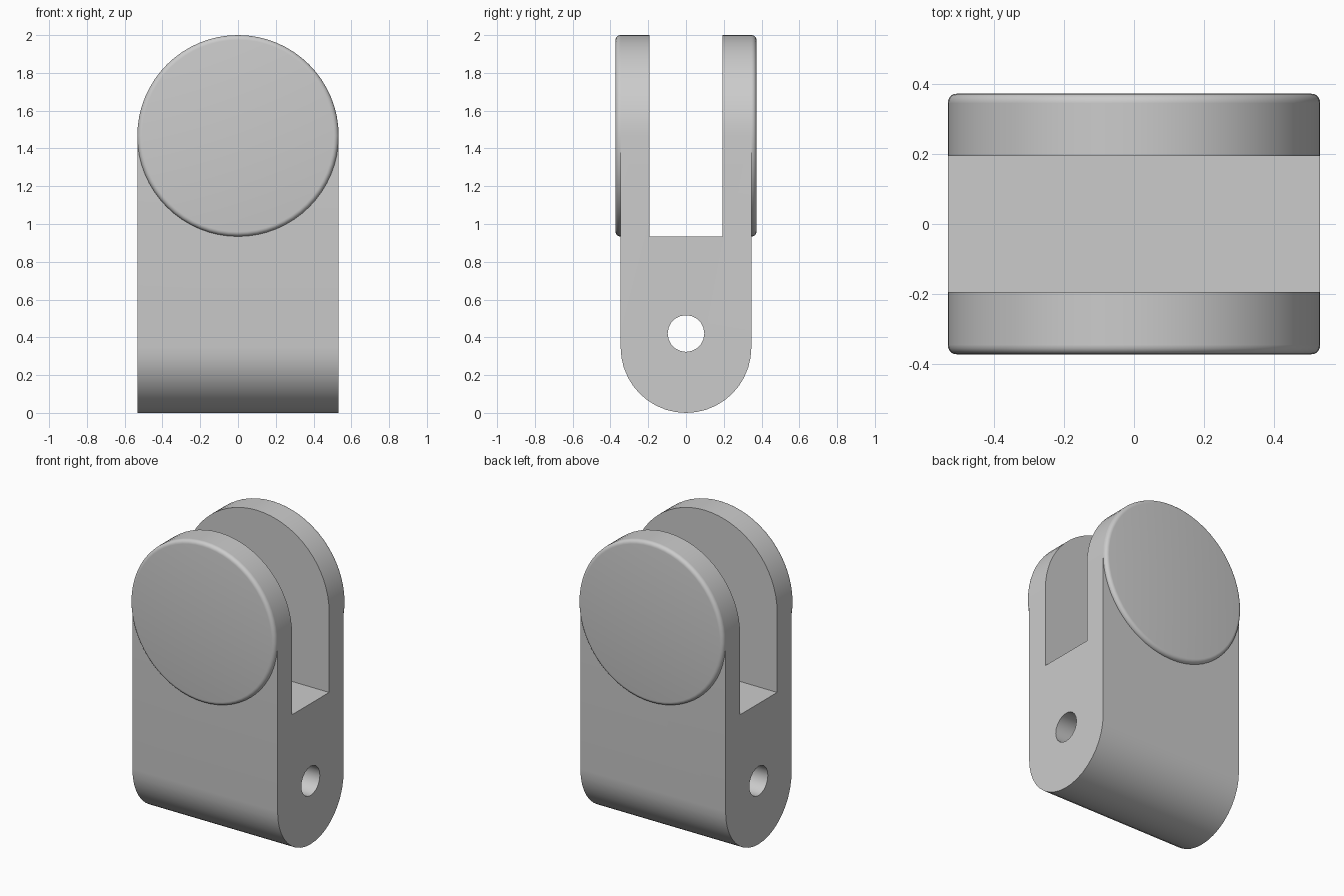
import bpy, bmesh
from math import pi, cos, sin, radians
from mathutils import Vector

cube = bpy.data.objects.get("Cube")
if cube:
    bpy.data.objects.remove(cube, do_unlink=True)

HALF_W, HALF_D = 0.533, 0.346      # body half width and half depth
SLOT_Y, SLOT_Z = 0.194, 0.933      # slot half width and floor
HEAD_Z = 2 - HALF_W                # centre of the round top
PAD_Y = 0.373                      # outer face of the round pads

grey = bpy.data.materials.new("plain grey")
grey.use_nodes = True
colour = (0.6, 0.6, 0.6, 1)
grey.diffuse_color = colour
grey.node_tree.nodes["Principled BSDF"].inputs["Base Color"].default_value = colour


def arc(centre_z, radius, start, end, steps):
    return [(radius * cos(a), centre_z + radius * sin(a))
            for a in (start + (end - start) * i / steps for i in range(steps + 1))]


def extrude(name, profile, axis, low, high):
    """Extrude a (horizontal, z) profile along x or y."""
    bm = bmesh.new()
    place = (lambda h, z: (low, h, z)) if axis == "x" else (lambda h, z: (h, low, z))
    face = bm.faces.new([bm.verts.new(place(h, z)) for h, z in profile])
    moved = bmesh.ops.extrude_face_region(bm, geom=[face])["geom"]
    step = Vector((high - low, 0, 0) if axis == "x" else (0, high - low, 0))
    bmesh.ops.translate(bm, vec=step, verts=[v for v in moved if isinstance(v, bmesh.types.BMVert)])
    bmesh.ops.recalc_face_normals(bm, faces=bm.faces)
    mesh = bpy.data.meshes.new(name)
    bm.to_mesh(mesh)
    bm.free()
    mesh.materials.append(grey)
    obj = bpy.data.objects.new(name, mesh)
    bpy.context.collection.objects.link(obj)
    return obj


def select(obj):
    bpy.ops.object.select_all(action="DESELECT")
    obj.select_set(True)
    bpy.context.view_layer.objects.active = obj


def carve(obj, cutter, operation):
    select(obj)
    mod = obj.modifiers.new("carve", "BOOLEAN")
    mod.operation, mod.object, mod.solver = operation, cutter, "EXACT"
    bpy.ops.object.modifier_apply(modifier=mod.name)
    bpy.data.objects.remove(cutter, do_unlink=True)


# Forked body: side profile with a round foot and an open slot
side = arc(HALF_D, HALF_D, pi, 2 * pi, 20)
side += [(HALF_D, 2.1), (SLOT_Y, 2.1), (SLOT_Y, SLOT_Z),
         (-SLOT_Y, SLOT_Z), (-SLOT_Y, 2.1), (-HALF_D, 2.1)]
body = extrude("forked_body", side, "x", -0.7, 0.7)

# Round the fork tips and trim the width
arch = arc(HEAD_Z, HALF_W, 0, pi, 32) + [(-HALF_W, -0.2), (HALF_W, -0.2)]
carve(body, extrude("arch_cutter", arch, "y", -0.6, 0.6), "INTERSECT")

# Pin hole through the foot
hole = arc(0.42, 0.097, 0, 2 * pi, 20)[:-1]
carve(body, extrude("hole_cutter", hole, "x", -0.9, 0.9), "DIFFERENCE")
select(body)
bpy.ops.object.shade_smooth_by_angle(angle=radians(30))

# Round pads with a softened outer rim
disc = arc(HEAD_Z, HALF_W, 0, 2 * pi, 64)[:-1]
for name, sign in (("front_pad", -1), ("back_pad", 1)):
    pad = extrude(name, disc, "y", sign * HALF_D, sign * PAD_Y)
    bm = bmesh.new()
    bm.from_mesh(pad.data)
    rim = [e for e in bm.edges if all(abs(v.co.y) > PAD_Y - 0.001 for v in e.verts)]
    bmesh.ops.bevel(bm, geom=rim, offset=0.025, segments=5, profile=0.5, affect="EDGES")
    bm.to_mesh(pad.data)
    bm.free()
    select(pad)
    bpy.ops.object.shade_smooth_by_angle(angle=radians(30))
